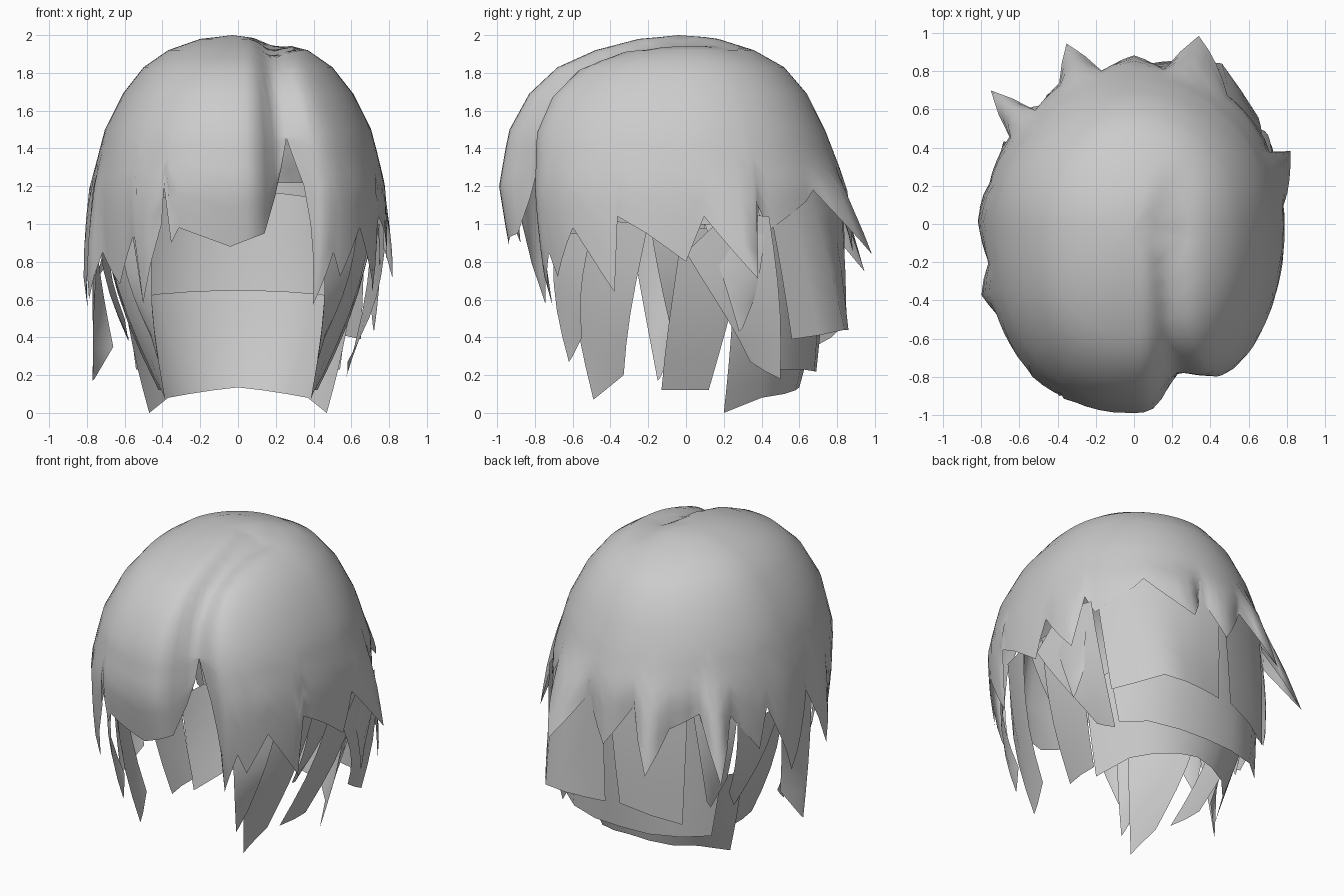
import bpy, math
from mathutils import Vector

if "Cube" in bpy.data.objects:
    bpy.data.objects.remove(bpy.data.objects["Cube"])

hair = bpy.data.materials.new("grey_hair")
hair.diffuse_color = (0.6, 0.6, 0.6, 1)
hair.use_nodes = True
hair.node_tree.nodes["Principled BSDF"].inputs["Base Color"].default_value = hair.diffuse_color


def make(name, verts, faces, angle=60):
    me = bpy.data.meshes.new(name)
    me.from_pydata([tuple(v) for v in verts], [], faces)
    me.update()
    me.materials.append(hair)
    # keep the face direction pointing away from the head centre
    out = sum((p.center - Vector((0, 0, 0.9))).dot(p.normal) * p.area for p in me.polygons)
    if out < 0:
        me.flip_normals()
    ob = bpy.data.objects.new(name, me)
    bpy.context.collection.objects.link(ob)
    bpy.ops.object.select_all(action='DESELECT')
    ob.select_set(True)
    bpy.context.view_layer.objects.active = ob
    bpy.ops.object.shade_smooth_by_angle(angle=math.radians(angle))
    return ob


# Head envelope: z, half width, front reach, back reach
ENVELOPE = [(2.0, 0.02, 0.02, 0.02), (1.98, .2, .25, .17), (1.92, .37, .48, .36),
            (1.83, .50, .68, .52), (1.69, .61, .83, .64), (1.49, .71, .94, .74),
            (1.2, .78, .99, .85), (.95, .79, .95, .87), (.7, .78, .9, .88), (.4, .72, .8, .86)]


def envelope(a, z):
    for lo, hi in zip(ENVELOPE, ENVELOPE[1:]):
        if z >= hi[0]:
            break
    k = (lo[0] - z) / (lo[0] - hi[0])
    w, f, b = (lo[i] + (hi[i] - lo[i]) * k for i in (1, 2, 3))
    s, c = math.sin(a), -math.cos(a)
    if c > 0:
        n = 2.05 if s > 0 else 1.9   # rounder at the back
    else:
        n = 2.2 if s > 0 else 2.35
    r = (abs(s / w) ** n + abs(c / (f if c < 0 else b)) ** n) ** (-1 / n)
    return Vector((r * s, r * c, z))


def part_line(p):
    # parting: a narrow groove on top that widens into a step on the forehead
    t = min(1, max(0, (1.9 - p.z) / 0.7)) if p.y < 0 else 0
    depth, mid = 0.075 + 0.105 * t, 0.18 + 0.06 * t
    width = 0.07 + 0.02 * t if p.x < mid else 0.08 + 0.12 * t
    g = depth * math.exp(-((p.x - mid) / width) ** 2) * min(1, max(0, (0.3 - p.y) / 0.35))
    c = Vector((p.x, 0, 1.2 if p.z > 1.2 else p.z))
    return c + (p - c) * (1 - g)


# Dome hem: angle from the front, hem height, outward flare
HEM = [(-2.5, .88, 0), (8.5, .95, 0), (11.5, 1.14, 0), (16, 1.49, 0), (21, 1.2, 0), (24, 1, 0),
       (25.5, .85, 0), (26.5, .57, .04), (34, .85, 0), (38, .72, 0), (47, .98, 0), (62, .64, 0),
       (64, 1.04, 0), (75, .95, 0), (90, .8, 0), (97, 1.04, 0), (115, .71, .13),
       (118, 1.1, 0), (123, .97, 0), (140, 1.12, 0), (144, 1.18, 0), (161, .84, .2),
       (169, 1.12, -.04), (180, .85, .01), (192, 1.12, -.04), (200.5, .75, .18),
       (208, 1.0, 0), (221, 1.08, -.03), (227, .7, .27), (235, 1.05, 0), (250, .78, 0),
       (254, 1.05, 0), (269, .56, .06), (285, 1.0, -.03), (295, .6, .09), (303, .85, 0),
       (314, .68, 0), (323, .93, 0), (326, .58, .04), (335, 1.0, 0), (336.5, 1.2, 0),
       (338, .9, 0), (341, .98, 0)]
cols = []
for i, (a, z, fl) in enumerate(HEM):
    a2, z2, fl2 = HEM[(i + 1) % len(HEM)]
    a2 += 360 if a2 < a else 0
    n = max(1, math.ceil((a2 - a) / (3 if a < 62 else 5)))
    cols += [(a + (a2 - a) * k / n, z + (z2 - z) * k / n, fl + (fl2 - fl) * k / n) for k in range(n)]

verts, faces = [Vector((-.03, -.04, 2.0))], []
TOP = [1.99, 1.98, 1.95, 1.92, 1.875, 1.83, 1.76, 1.69, 1.59, 1.5]
LOW = 6
rows = len(TOP) + LOW
for a, hem, flare in cols:
    zs = TOP + [1.5 + (hem - 1.5) * k / LOW for k in range(1, LOW + 1)]
    for z in zs:
        p = part_line(envelope(math.radians(a), z))
        grow = 1 + flare * max(0, (1.3 - z) / (1.3 - hem))
        verts.append(Vector((p.x * grow, p.y * grow, p.z)))
N = len(cols)
for i in range(N):
    p, q = 1 + i * rows, 1 + (i + 1) % N * rows
    faces.append((0, p, q))
    faces += [(p + k, p + k + 1, q + k + 1, q + k) for k in range(rows - 1)]
make("hair_cap", verts, faces, 85)


def loft(name, top, bottom, bulge=0.04, steps=5):
    """Sheet of hair between a root line and a tip line, bowed outward."""
    verts, faces, n = [], [], len(top)
    for k in range(steps + 1):
        t = k / steps
        for a, b in zip(top, bottom):
            p = Vector(a).lerp(Vector(b), t)
            out = Vector((p.x, p.y, 0)).normalized()
            verts.append(p + out * bulge * math.sin(math.pi * t))
    for k in range(steps):
        for i in range(n - 1):
            j = k * n + i
            faces.append((j, j + 1, j + n + 1, j + n))
    return make(name, verts, faces)


def roots(z, scale, *angles):
    """Root line just inside the cap."""
    out = []
    for a in angles:
        p = envelope(math.radians(a), z)
        out.append((p.x * scale, p.y * scale, z))
    return out


def mirror(pts):
    return [(-x, y, z) for x, y, z in pts]


def both_ways(half):
    return half + mirror(half[-2::-1])


# Nape layers, from the innermost outward
loft("nape_sheet",
     both_ways([(.6, .25, .58), (.55, .42, .61), (.42, .58, .63), (.22, .68, .645), (0, .71, .65)]),
     both_ways([(.47, .2, 0), (.37, .4, .08), (.26, .52, .1), (.13, .58, .12), (0, .6, .135)]), .01)
loft("lower_back_sheet",
     both_ways([(.63, .4, 1.1), (.48, .59, 1.13), (.25, .72, 1.16), (0, .76, 1.17)]),
     both_ways([(.54, .5, .23), (.4, .62, .23), (.2, .68, .22), (0, .69, .22)]), .01)

# Broad panels growing out of the cap at the back
loft("back_right_panel", roots(1.22, .985, 122, 132, 142, 155, 168, 178),
     [(.65, .56, .39), (.56, .70, .41), (.46, .84, .44), (.3, .86, .44), (.15, .85, .44),
      (.02, .83, .44)], .01)
loft("back_left_panel", roots(1.2, .97, 180, 198, 216),
     [(-.08, .82, .45), (-.27, .77, .4), (-.45, .68, .35)], .01)
loft("rear_left_lock", roots(1.1, .96, 218, 228, 240),
     [(-.56, .58, .5), (-.57, .55, .45), (-.6, .42, .6)], .02)

# Locks hanging at the sides: roots, tips
LOCKS = {
    "temple_lock": ([(.47, -.62, 1.0), (.63, -.45, 1.02), (.71, -.2, 1.0)],
                    [(.385, -.49, .07), (.40, -.44, .11), (.45, -.33, .2)]),
    "cheek_lock": ([(.45, -.7, .95), (.54, -.62, .95), (.63, -.5, .95)],
                   [(.42, -.62, .27), (.43, -.6, .3), (.46, -.55, .4)]),
    "ear_plate": ([(.72, -.02, .98), (.72, .15, .98), (.7, .33, .98)],
                  [(.40, -.13, .12), (.42, 0, .12), (.42, .12, .12)]),
}
for name, (root, tip) in LOCKS.items():
    loft("right_" + name, root, tip)
    loft("left_" + name, mirror(root), mirror(tip))

loft("right_inner_lock", [(.68, -.19, 1.0), (.68, -.05, 1.0), (.68, .1, 1.0)],
     [(.45, -.07, .4), (.46, -.05, .4), (.47, 0, .45)], .03)
loft("right_rear_lock", [(.775, 0, .85), (.765, .22, 1.06), (.71, .44, 1.04)],
     [(.58, .34, .27), (.58, .42, .22), (.57, .5, .18)])
loft("right_outer_lock", [(.74, .1, 1.0), (.75, .25, 1.0), (.71, .42, 1.0)],
     [(.72, .28, .43), (.715, .3, .45), (.7, .36, .6)], .02)
loft("left_outer_lock", [(-.73, -.3, 1.0), (-.76, -.12, 1.0), (-.76, .08, 1.0)],
     [(-.77, -.15, .17), (-.76, -.14, .18), (-.66, -.06, .35)], .01)
loft("left_rear_lock", [(-.74, .05, 1.0), (-.74, .22, 1.0), (-.68, .42, 1.0)],
     [(-.58, .28, .4), (-.58, .32, .38), (-.6, .4, .5)])
